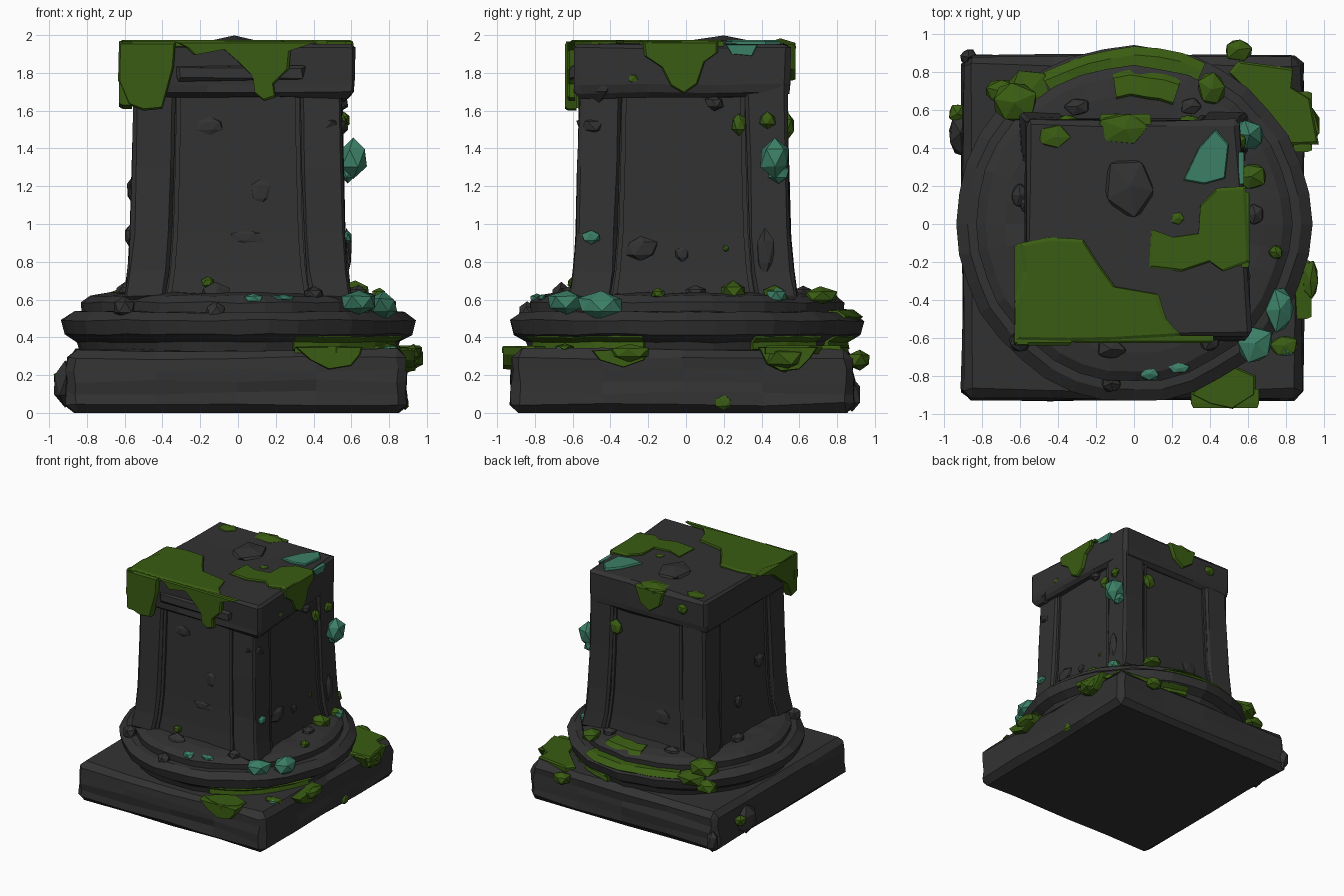
import bpy, bmesh, math, random
from mathutils import Vector, Matrix
random.seed(7)

def material(name, c):
    m = bpy.data.materials.new(name)
    m.diffuse_color = (*c, 1)
    return m
STONE = material("dark_stone", (0.032, 0.032, 0.032))
MOSS = material("green_moss", (0.042, 0.107, 0.006))
TEAL = material("teal_lichen", (0.045, 0.215, 0.135))

def finish(name, bm, mat, jitter=0.0):
    for v in bm.verts:
        if jitter:
            v.co += Vector([random.uniform(-jitter, jitter) for _ in range(3)])
        v.co.z = min(max(v.co.z, 0), 2)
        if v.co.z < jitter + 0.001:
            v.co.z = 0
    bmesh.ops.recalc_face_normals(bm, faces=bm.faces[:])
    me = bpy.data.meshes.new(name)
    bm.to_mesh(me)
    bm.free()
    me.materials.append(mat)
    ob = bpy.data.objects.new(name, me)
    bpy.context.collection.objects.link(ob)
    return ob

def loft(name, sections, mat, jitter=0.0, bevel=0.0, cuts=0):
    """Skin matching closed loops, cap both ends, optionally chip the edges."""
    bm = bmesh.new()
    rings = [[bm.verts.new(p) for p in s] for s in sections]
    n = len(rings[0])
    for a, b in zip(rings, rings[1:]):
        for i in range(n):
            bm.faces.new((a[i], a[(i + 1) % n], b[(i + 1) % n], b[i]))
    bm.faces.new(rings[0][::-1])
    bm.faces.new(rings[-1])
    bmesh.ops.recalc_face_normals(bm, faces=bm.faces[:])
    if bevel:
        sharp = [e for e in bm.edges if e.calc_face_angle(0) > 0.7]
        bmesh.ops.bevel(bm, geom=sharp, offset=bevel, segments=1, affect='EDGES', profile=0.5)
    if cuts:
        long_edges = [e for e in bm.edges if e.calc_length() > 0.2]
        bmesh.ops.subdivide_edges(bm, edges=long_edges, cuts=cuts, use_grid_fill=True)
    return finish(name, bm, mat, jitter)

def lathe(name, prof, mat, a0=0, a1=360, n=36, jitter=0.0):
    """Sweep a closed (radius, z) profile around the z axis."""
    full = a1 - a0 >= 360
    bm = bmesh.new()
    rings = []
    for k in range(n if full else n + 1):
        a = math.radians(a0 + (a1 - a0) * k / n)
        w = random.uniform(-jitter, jitter)
        rings.append([bm.verts.new(((r + w) * math.cos(a), (r + w) * math.sin(a),
                                    z + random.uniform(-jitter, jitter) * 0.6)) for r, z in prof])
    m = len(prof)
    for k in range(n):
        a, b = rings[k], rings[(k + 1) % len(rings)]
        for i in range(m):
            bm.faces.new((a[i], a[(i + 1) % m], b[(i + 1) % m], b[i]))
    if not full:
        bm.faces.new(rings[0])
        bm.faces.new(rings[-1][::-1])
    return finish(name, bm, mat)

def blob(name, c, size, mat, rough=0.13):
    """Faceted lump."""
    bm = bmesh.new()
    bmesh.ops.create_icosphere(bm, subdivisions=1, radius=1)
    spin = Matrix.Rotation(random.uniform(0, 6), 3, 'Z')
    for v in bm.verts:
        p = spin @ v.co * random.uniform(1 - rough, 1 + rough)
        v.co = Vector(c) + Vector([p[i] * size[i] for i in range(3)])
    return finish(name, bm, mat)

def patch(name, pts, axis, level, thick, mat):
    """Raised irregular patch lying on a plane facing along the given axis."""
    cu = sum(p[0] for p in pts) / len(pts)
    cv = sum(p[1] for p in pts) / len(pts)
    def place(u, v, d):
        return {'z': (u, v, level + d), 'x': (level + d, u, v), 'y': (u, level + d, v)}[axis]
    def ring(s, d):
        return [place(cu + (u - cu) * s, cv + (v - cv) * s, d) for u, v in pts]
    return loft(name, [ring(1, -thick), ring(1, thick * 0.5), ring(0.94, thick)], mat)

# Square plinth
def rect(x0, x1, y0, y1, z):
    return [(x0, y0, z), (x1, y0, z), (x1, y1, z), (x0, y1, z)]
loft("plinth", [rect(-0.905, 0.89, -0.925, 0.89, 0), rect(-0.905, 0.885, -0.92, 0.885, 0.335)],
     STONE, 0.011, 0.045, 3)

# Round base mouldings
lathe("base_rings", [(0.05, 0.3), (0.83, 0.31), (0.85, 0.375), (0.915, 0.415), (0.935, 0.49), (0.875, 0.535),
      (0.825, 0.535), (0.83, 0.585), (0.78, 0.62), (0.68, 0.635), (0.05, 0.64)], STONE, jitter=0.009)

# Flared shaft core with four raised corner strips
LEVELS = [(0.6, 0.605), (0.75, 0.583), (0.95, 0.568), (1.3, 0.558), (1.7, 0.55)]
OY = -0.014
loft("shaft_core", [rect(-w + .03, w - .03, -w + .03 + OY, w - .03 + OY, z) for z, w in LEVELS], STONE)
for sx in (-1, 1):
    for sy in (-1, 1):
        secs = []
        for z, w in LEVELS + [(1.93, 0.555)]:
            i = w - 0.22
            secs.append(rect(min(sx*w, sx*i), max(sx*w, sx*i), min(sy*w, sy*i) + OY, max(sy*w, sy*i) + OY, z))
        loft("corner_strip", secs, STONE, 0.006, 0.018)
# Thin inner frame along every panel
for k in range(4):
    R = Matrix.Rotation(k * math.pi / 2, 3, 'Z')
    for s in (-1, 1):
        secs = []
        for z, w in LEVELS:
            a, b = s * (w - 0.225), s * (w - 0.25)
            secs.append([R @ Vector(p) + Vector((0, OY, 0)) for p in rect(min(a, b), max(a, b), -w + .014, -w + .06, z)])
        loft("panel_frame", secs, STONE)

# Cap block, wider at the front right
cap = [(-0.572, -0.6), (0.622, -0.592), (0.555, 0.55), (-0.572, 0.545)]
loft("cap", [[(x * s, y * s, z) for x, y in cap] for z, s in ((1.67, 0.985), (1.74, 1), (1.955, 1))],
     STONE, 0.008, 0.025, 2)
loft("front_lintel_ledge", [rect(-0.32, 0.35, -0.615, -0.5, 1.76), rect(-0.32, 0.35, -0.61, -0.5, 1.84)], STONE, 0.008, 0.012)

# Loose and broken stones
STONES = [((-0.915, 0.48, 0.15), (0.075, 0.13, 0.125)), ((-0.87, 0.88, 0.1), (0.05, 0.05, 0.1)),
          ((-0.02, 0.2, 1.95), (0.15, 0.17, 0.05)), ((0.5, -0.5, 1.52), (0.09, 0.085, 0.055)),
          ((0.56, -0.46, 1.75), (0.06, 0.1, 0.1)), ((-0.565, -0.2, 1.18), (0.025, 0.07, 0.07)),
          ((-0.575, 0.1, 0.94), (0.03, 0.05, 0.06)), ((0.545, 0.15, 1.64), (0.04, 0.05, 0.04)),
          ((0.545, -0.24, 0.87), (0.03, 0.09, 0.07)), ((0.55, -0.02, 0.84), (0.02, 0.04, 0.04)),
          ((0.575, 0.42, 0.85), (0.03, 0.05, 0.13)), ((0.05, -0.545, 0.93), (0.12, 0.02, 0.045)),
          ((0.12, -0.54, 1.17), (0.06, 0.02, 0.08)), ((-0.15, -0.54, 1.52), (0.08, 0.015, 0.05)),
          ((-0.15, 0.53, 0.85), (0.08, 0.02, 0.08)), ((0.05, -0.535, 1.8), (0.06, 0.02, 0.05)),
          ((-0.12, -0.66, 0.63), (0.08, 0.06, 0.06)), ((-0.6, -0.62, 0.56), (0.06, 0.06, 0.06)),
          ((-0.12, -0.84, 0.54), (0.06, 0.05, 0.05)), ((0.4, -0.62, 0.63), (0.06, 0.05, 0.04)),
          ((-0.6, 0.15, 0.64), (0.05, 0.07, 0.05)), ((0.64, 0.05, 0.63), (0.05, 0.06, 0.05)),
          ((-0.3, 0.62, 0.63), (0.07, 0.05, 0.04)), ((0.3, 0.62, 0.63), (0.06, 0.05, 0.05))]
for c, s in STONES:
    blob("loose_stone", c, s, STONE)

# Moss on the cap top
patch("top_moss_front", [(-.6, -.1), (-.45, -.07), (-.27, -.08), (-.18, -.22), (-.1, -.33), (.13, -.37), (.17, -.5),
      (.25, -.59), (-.1, -.61), (-.35, -.615), (-.62, -.61), (-.63, -.42), (-.58, -.25)], 'z', 1.957, 0.018, MOSS)
patch("top_moss_right", [(.35, .1), (.44, .19), (.59, .2), (.61, -.2), (.47, -.25), (.4, -.2), (.25, -.25), (.08, -.23),
      (.09, -.03), (.2, -.07), (.34, -.05)], 'z', 1.957, 0.016, MOSS)
patch("top_lichen", [(.26, .23), (.34, .4), (.43, .5), (.5, .42), (.48, .24), (.37, .21)], 'z', 1.957, 0.016, TEAL)
for c, s in [((-.42, .46, 1.955), (.09, .07, .02)), ((-.05, .5, 1.945), (.15, .1, .035)), ((.23, .03, 1.955), (.04, .04, .02))]:
    blob("top_moss_tuft", c, s, MOSS)

# Moss hanging down the cap sides
patch("front_corner_drape", [(-.63, 1.965), (-.635, 1.76), (-.58, 1.63), (-.5, 1.6), (-.4, 1.61), (-.34, 1.83), (-.33, 1.965)],
      'y', -0.61, -0.03, MOSS)
patch("left_corner_drape", [(-.635, 1.965), (-.635, 1.63), (-.56, 1.61), (-.5, 1.74), (-.42, 1.8), (-.3, 1.9), (-.1, 1.965)],
      'x', -0.595, -0.035, MOSS)
patch("front_drape", [(-.33, 1.965), (-.28, 1.94), (-.24, 1.9), (-.08, 1.93), (0, 1.86), (.08, 1.78), (.09, 1.69), (.14, 1.65),
      (.2, 1.67), (.19, 1.74), (.27, 1.82), (.28, 1.92), (.42, 1.965)], 'y', -0.607, -0.02, MOSS)
patch("right_drape", [(-.23, 1.965), (-.22, 1.89), (-.13, 1.83), (-.08, 1.73), (-.01, 1.69), (.06, 1.74), (.1, 1.86),
      (.17, 1.91), (.17, 1.965)], 'x', 0.59, 0.022, MOSS)
patch("back_drape", [(-.18, 1.95), (-.15, 1.83), (-.05, 1.76), (.04, 1.82), (.09, 1.95)], 'y', 0.55, 0.03, MOSS)
patch("right_lichen_edge", [(.21, 1.95), (.24, 1.9), (.35, 1.89), (.38, 1.95)], 'x', 0.565, 0.015, TEAL)

# Moss bands following the round mouldings
TORUS = [(0.80, 0.53), (0.80, 0.545), (0.885, 0.545), (0.93, 0.51), (0.91, 0.49)]
UNDER = [(0.8, 0.325), (0.875, 0.34), (0.868, 0.375), (0.91, 0.40), (0.88, 0.42), (0.8, 0.4)]
UPPER = [(0.66, 0.62), (0.68, 0.65), (0.78, 0.635), (0.81, 0.6), (0.75, 0.6)]
lathe("torus_moss", TORUS, MOSS, 66, 122, 7, 0.008)
lathe("upper_ring_moss", UPPER, MOSS, 72, 98, 4, 0.008)
for a, b in ((-70, -15), (24, 52), (60, 80)):
    lathe("under_ring_moss", UNDER, MOSS, a, b, 6, 0.006)

# Moss on the plinth
patch("plinth_corner_moss", [(.5, .8), (.55, .86), (.84, .82), (.83, .72), (.93, .66), (.975, .42), (.75, .41), (.7, .6)],
      'z', 0.335, 0.022, MOSS)
patch("plinth_right_drape", [(.38, .35), (.42, .27), (.5, .22), (.6, .23), (.66, .29), (.7, .35)], 'x', 0.89, 0.05, MOSS)
patch("plinth_right_front_drape", [(-.5, .33), (-.46, .28), (-.33, .24), (-.22, .28), (-.19, .345)], 'x', 0.89, 0.045, MOSS)
patch("plinth_front_drape", [(.3, .35), (.38, .28), (.48, .23), (.6, .25), (.65, .31), (.66, .35)], 'y', -0.92, -0.05, MOSS)
patch("plinth_front_moss", [(.3, -.9), (.36, -.83), (.5, -.74), (.64, -.8), (.64, -.9), (.52, -.975), (.4, -.95)],
      'z', 0.335, 0.018, MOSS)
TUFTS = [((.93, -.3, .32), (.05, .12, .05)), ((.79, -.64, .345), (.08, .06, .02)), ((.55, .92, .28), (.08, .065, .06)),
         ((.9, .52, .29), (.085, .13, .07)), ((.885, .2, .055), (.02, .05, .04)), ((-.93, .58, .18), (.05, .06, .05)),
         ((-.63, .64, .585), (.13, .12, .07)), ((-.55, .7, .5), (.12, .13, .06)), ((-.7, .7, .46), (.1, .07, .06)),
         ((.41, .71, .62), (.08, .1, .05)), ((.62, .25, .64), (.09, .08, .06)), ((.75, -.15, .63), (.04, .04, .03)),
         ((.6, .47, .63), (.06, .07, .05)), ((-.16, -.6, .69), (.035, .03, .03)), ((.55, .28, 1.53), (.035, .04, .06)),
         ((.56, .43, 1.55), (.035, .05, .045)), ((.29, .54, 1.52), (.06, .04, .07)), ((.58, -.28, 1.77), (.04, .045, .035)),
         ((-.35, .55, 1.85), (.06, .03, .05)), ((.54, .21, .87), (.02, .02, .02))]
for c, s in TUFTS:
    blob("moss_tuft", c, s, MOSS)

# Teal lichen clumps
LICHEN = [((.61, .47, 1.35), (.08, .085, .1)), ((.58, .49, 1.27), (.04, .06, .05)), ((.77, -.45, .57), (.085, .13, .075)),
          ((.64, -.63, .585), (.1, .11, .07)), ((.08, -.79, .605), (.06, .04, .03)), ((.24, -.76, .61), (.06, .03, .02)),
          ((.58, -.5, .93), (.025, .055, .035)), ((.62, .48, .62), (.06, .06, .05)), ((.8, -.67, .34), (.06, .03, .02))]
for c, s in LICHEN:
    blob("lichen_clump", c, s, TEAL)
